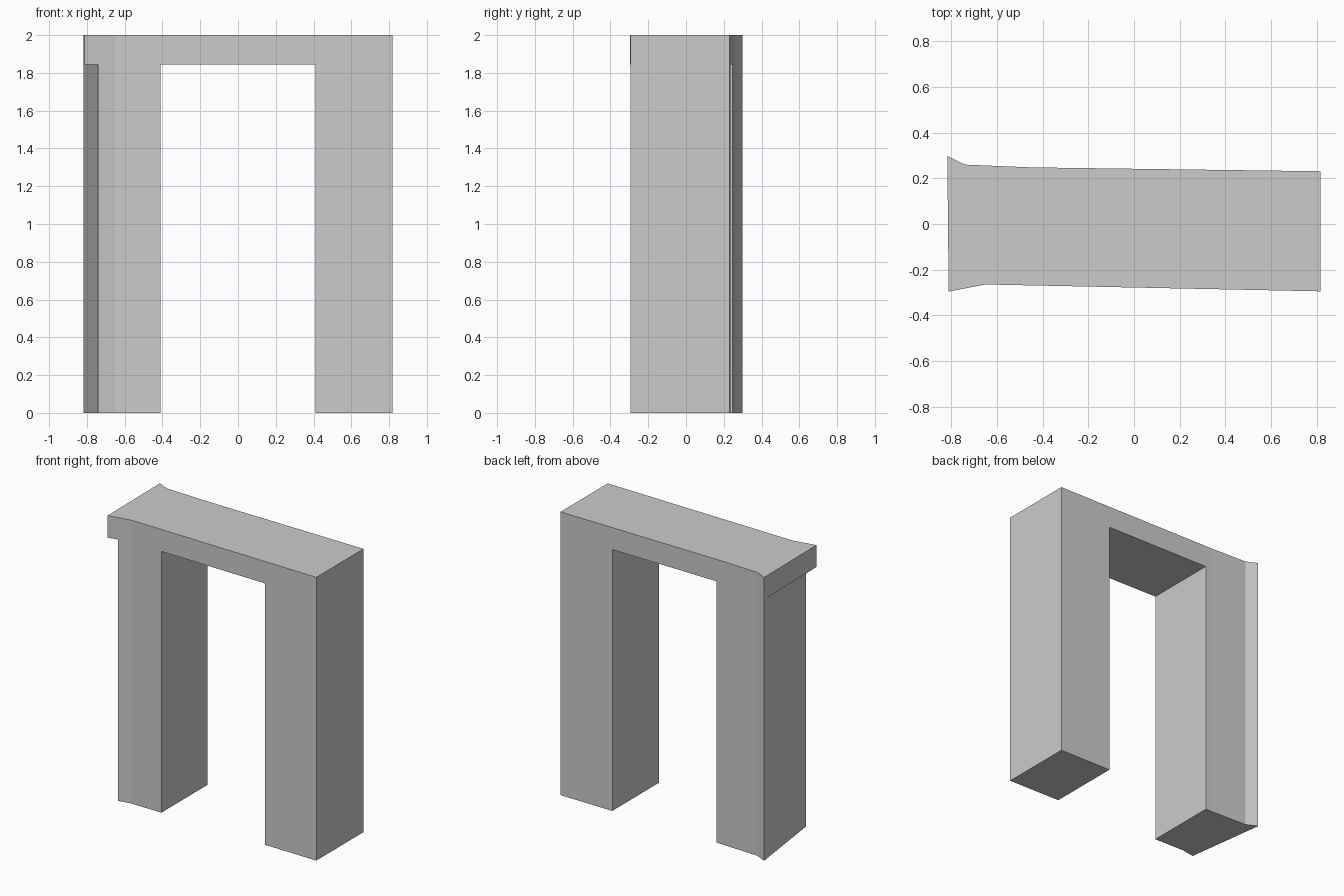
import bpy
import bmesh

cube = bpy.data.objects.get("Cube")
if cube:
    bpy.data.objects.remove(cube, do_unlink=True)

# One plain stone grey
stone = bpy.data.materials.new("stone_grey")
stone.use_nodes = True
colour = (0.6, 0.6, 0.6, 1)
stone.diffuse_color = colour
stone.node_tree.nodes["Principled BSDF"].inputs["Base Color"].default_value = colour

HEIGHT, SOFFIT = 2.0, 1.845
END, INNER = 0.818, 0.41

# Plan lines of the two long walls, from the flared end to the straight end
BACK = [(-END, 0.298), (-0.74, 0.26), (-0.45, 0.248), (END, 0.231)]
FRONT = [(-0.812, -0.296), (-0.65, -0.265), (END, -0.295)]


def wall_section(line, x0, x1):
    """Part of a wall line between x0 and x1, with interpolated ends."""
    def at(x):
        for (ax, ay), (bx, by) in zip(line, line[1:]):
            if ax <= x <= bx:
                return (x, ay + (by - ay) * (x - ax) / (bx - ax))
    return [at(x0)] + [p for p in line if x0 < p[0] < x1] + [at(x1)]


def prism(name, front, back, z0, z1):
    """Extrude the plan between a front and a back line."""
    bm = bmesh.new()
    plan = front + back[::-1]
    base = bm.faces.new([bm.verts.new((x, y, z0)) for x, y in plan])
    top = bmesh.ops.extrude_face_region(bm, geom=[base], use_keep_orig=True)
    verts = [g for g in top["geom"] if isinstance(g, bmesh.types.BMVert)]
    bmesh.ops.translate(bm, verts=verts, vec=(0, 0, z1 - z0))
    bmesh.ops.recalc_face_normals(bm, faces=bm.faces[:])
    mesh = bpy.data.meshes.new(name)
    bm.to_mesh(mesh)
    bm.free()
    mesh.materials.append(stone)
    obj = bpy.data.objects.new(name, mesh)
    bpy.context.collection.objects.link(obj)
    return obj


# Lintel spanning both piers
prism("lintel", FRONT, BACK, SOFFIT, HEIGHT)

# Right pier: its outer end slants back under the lintel
prism("right_pier", wall_section(FRONT, -0.74, -INNER),
      wall_section(BACK, -END, -INNER), 0, SOFFIT)

# Left pier: square outer end
prism("left_pier", wall_section(FRONT, INNER, END),
      wall_section(BACK, INNER, END), 0, SOFFIT)
